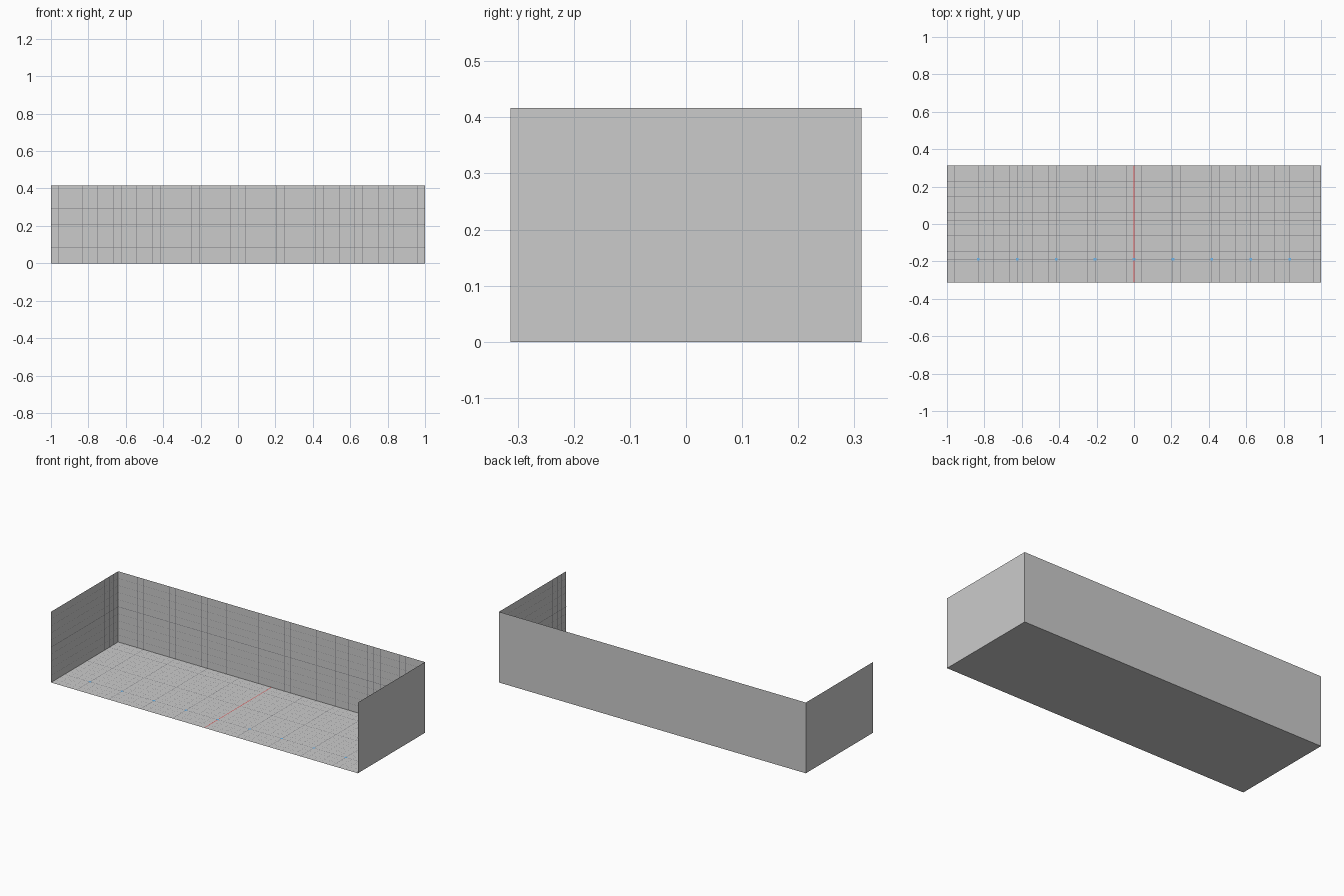
import bpy, bmesh
from mathutils import Vector

if "Cube" in bpy.data.objects:
    bpy.data.objects.remove(bpy.data.objects["Cube"])

W, D, H = 2.0, 0.625, 0.4167      # width, depth, height
S = 1 / 24                        # minor grid step; every fifth line is major
Y0 = -0.1875                      # floor grid origin in y


def material(name, rgb):
    m = bpy.data.materials.new(name)
    m.diffuse_color = (*rgb, 1)
    m.use_nodes = True
    m.node_tree.nodes["Principled BSDF"].inputs["Base Color"].default_value = m.diffuse_color
    return m


LINE = material("line_grey", (0.2, 0.2, 0.22))
RED = material("axis_red", (0.8, 0.1, 0.1))
BLUE = material("marker_blue", (0.15, 0.45, 0.8))


def rects(name, frame, boxes, lift=0.0, mat=None):
    """Flat rectangles (u0, v0, u1, v1) in the plane given by origin, u, v."""
    o, u, v = (Vector(a) for a in frame)
    o = o + u.cross(v) * lift
    bm = bmesh.new()
    for a, b, c, d in boxes:
        bm.faces.new([bm.verts.new(o + u * p + v * q)
                      for p, q in ((a, b), (c, b), (c, d), (a, d))])
    me = bpy.data.meshes.new(name)
    bm.to_mesh(me)
    bm.free()
    ob = bpy.data.objects.new(name, me)
    bpy.context.collection.objects.link(ob)
    if mat:
        me.materials.append(mat)


def steps(lo, hi, major):
    return [k * S for k in range(-30, 31)
            if (k % 5 == 0) == major and lo + 0.004 < k * S < hi - 0.004]


def panel(name, frame, u0, v0, u1, v1):
    """One surface with its minor and major grid lines on the inner side."""
    rects(name, frame, [(u0, v0, u1, v1)])
    for kind, w, lift, major in (("minor", 0.0004, 0.0004, False),
                                 ("major", 0.0012, 0.0007, True)):
        boxes = [(t - w, v0, t + w, v1) for t in steps(u0, u1, major)]
        boxes += [(u0, t - w, u1, t + w) for t in steps(v0, v1, major)]
        rects(f"{name}_{kind}_lines", frame, boxes, lift, LINE)


X, Y, Z = (1, 0, 0), (0, 1, 0), (0, 0, 1)
y0, y1 = -D / 2 - Y0, D / 2 - Y0
floor = ((0, Y0, 0), X, Y)

# Floor, back wall and side walls, all facing inwards
panel("floor", floor, -W / 2, y0, W / 2, y1)
panel("back_wall", ((0, D / 2, 0), X, Z), -W / 2, 0, W / 2, H)
panel("left_wall", ((-W / 2, Y0, 0), Y, Z), y0, 0, y1, H)
panel("right_wall", ((W / 2, Y0, 0), (0, -1, 0), Z), -y1, 0, -y0, H)

# Red centre line and blue markers along the front major line
rects("centre_line", floor, [(-0.002, y0, 0.002, y1)], 0.001, RED)
r = 0.007
rects("floor_markers", floor,
      [(k * 5 * S - r, -r, k * 5 * S + r, r) for k in range(-4, 5)], 0.0013, BLUE)
